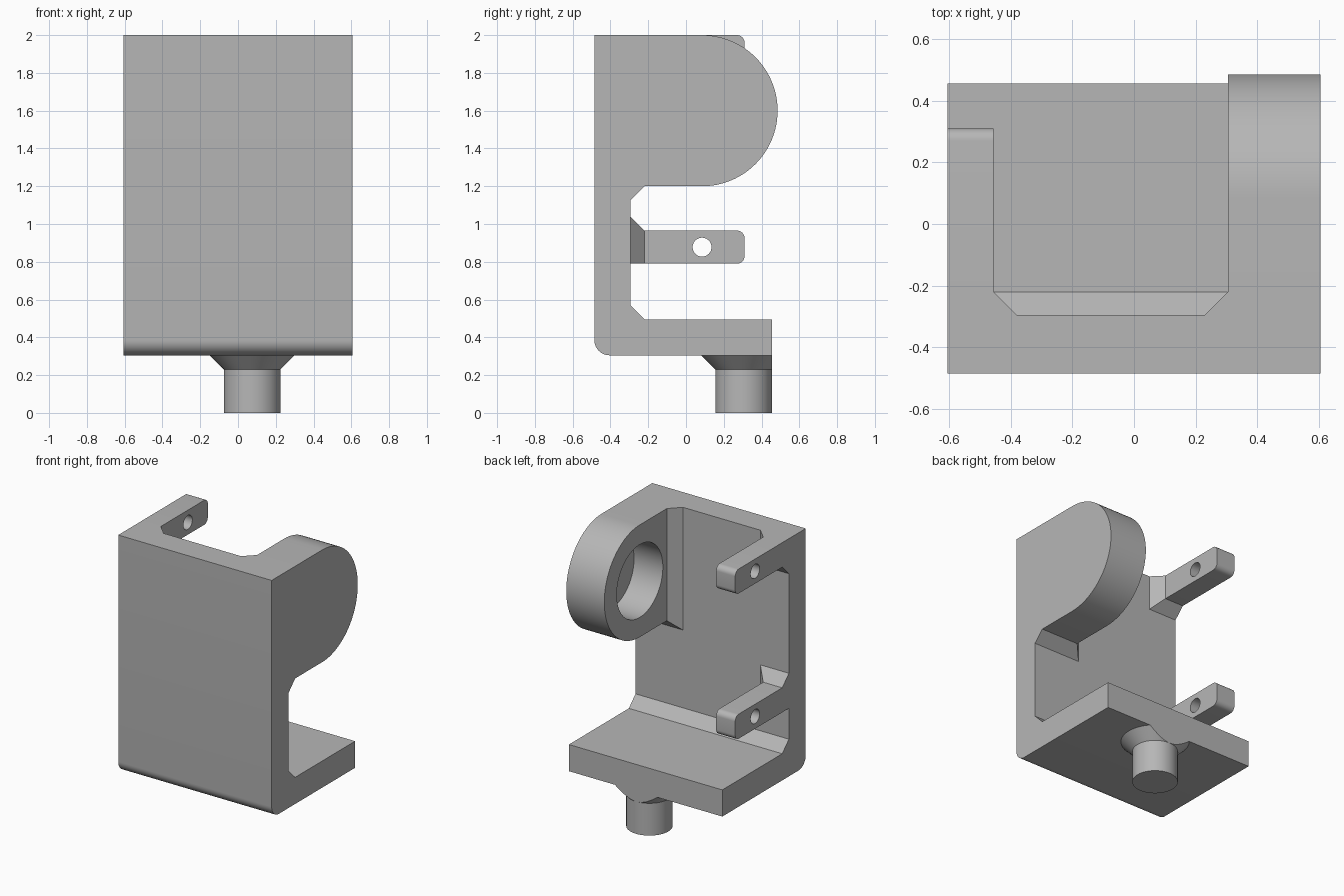
import bpy, bmesh
from math import pi, sin, cos, radians
from mathutils import Matrix, Vector

if "Cube" in bpy.data.objects:
    bpy.data.objects.remove(bpy.data.objects["Cube"], do_unlink=True)

GREY = (0.47, 0.47, 0.47, 1)
grey = bpy.data.materials.new("plain grey")
grey.use_nodes = True
grey.diffuse_color = GREY
grey.node_tree.nodes["Principled BSDF"].inputs["Base Color"].default_value = GREY

# Shared dimensions
SIDE = 0.605                       # half width of the bracket
FRONT, WALL, ROOT = -0.485, -0.295, -0.22
BOTTOM, FLOOR, TOP = 0.305, 0.495, 2.0
BEVEL = WALL - ROOT                # negative inset of the inner chamfers
EAR_IN, ARM_IN = 0.305, -0.455     # inner faces of the ear and the arms
PIVOT_Y = 0.085


def finish(name, bm):
    bmesh.ops.recalc_face_normals(bm, faces=bm.faces)
    mesh = bpy.data.meshes.new(name)
    bm.to_mesh(mesh)
    bm.free()
    mesh.materials.append(grey)
    obj = bpy.data.objects.new(name, mesh)
    bpy.context.collection.objects.link(obj)
    return obj


def activate(obj):
    bpy.ops.object.select_all(action='DESELECT')
    obj.select_set(True)
    bpy.context.view_layer.objects.active = obj


def smooth(obj):
    activate(obj)
    bpy.ops.object.shade_smooth_by_angle(angle=radians(30))


def arc(y, z, r, start, end, steps):
    angles = [radians(start + (end - start) * i / steps) for i in range(steps + 1)]
    return [(y + r * cos(a), z + r * sin(a)) for a in angles]


def extrude_x(name, profile, x0, x1):
    """Extrude a (y, z) outline from x0 to x1."""
    bm = bmesh.new()
    face = bm.faces.new([bm.verts.new((x0, y, z)) for y, z in profile])
    geom = bmesh.ops.extrude_face_region(bm, geom=[face])["geom"]
    moved = [v for v in geom if isinstance(v, bmesh.types.BMVert)]
    bmesh.ops.translate(bm, verts=moved, vec=(x1 - x0, 0, 0))
    return finish(name, bm)


def flared_root(name, wall_rect, root_rect):
    """Chamfered foot joining a rectangle on the wall to a smaller one."""
    bm = bmesh.new()
    for y, (x0, x1, z0, z1) in ((WALL, wall_rect), (ROOT, root_rect)):
        for x in (x0, x1):
            for z in (z0, z1):
                bm.verts.new((x, y, z))
    bmesh.ops.convex_hull(bm, input=bm.verts)
    bmesh.ops.dissolve_limit(bm, angle_limit=0.01, verts=bm.verts, edges=bm.edges)
    return finish(name, bm)


def bore(obj, z, radius, x0, x1):
    """Cut a round hole along x at the pivot line."""
    bm = bmesh.new()
    place = Matrix.Translation(((x0 + x1) / 2, PIVOT_Y, z)) @ Matrix.Rotation(pi / 2, 4, 'Y')
    bmesh.ops.create_cone(bm, cap_ends=True, segments=48, radius1=radius,
                          radius2=radius, depth=x1 - x0, matrix=place)
    cutter = finish("bore_cutter", bm)
    cutter.hide_render = True
    mod = obj.modifiers.new("bore", 'BOOLEAN')
    mod.operation, mod.solver, mod.object = 'DIFFERENCE', 'EXACT', cutter
    activate(obj)
    bpy.ops.object.modifier_apply(modifier=mod.name)
    bpy.data.objects.remove(cutter, do_unlink=True)


# Wall and floor plate in one L, rounded outside and chamfered inside
outline = [(FRONT, TOP)] + arc(FRONT + 0.08, BOTTOM + 0.08, 0.08, 180, 270, 10)
outline += [(0.455, BOTTOM), (0.455, FLOOR), (ROOT, FLOOR),
            (WALL, FLOOR - BEVEL), (WALL, TOP)]
smooth(extrude_x("wall_and_floor", outline, -SIDE, SIDE))

# Round ear with a blind bearing pocket on its inner face
ear_z, ear_r = 1.6, 0.4
outline = [(ROOT, ear_z - ear_r)] + arc(PIVOT_Y, ear_z, ear_r, -90, 90, 48)
outline += [(ROOT, TOP)]
ear = extrude_x("bearing_ear", outline, EAR_IN, SIDE)
bore(ear, ear_z, 0.26, EAR_IN - 0.1, EAR_IN + 0.227)
smooth(ear)
low = ear_z - ear_r
flared_root("ear_root", (EAR_IN + BEVEL, SIDE, low + BEVEL, TOP),
            (EAR_IN, SIDE, low, TOP))

# Two slim arms with pin holes; each root flares toward the gap between them
for name, z0, z1, flare_low, flare_high in (
        ("lower_arm", 0.79, 0.965, 0, -BEVEL),
        ("upper_arm", 1.825, TOP, BEVEL, 0)):
    r, tip = 0.04, 0.31
    outline = [(ROOT, z0)] + arc(tip - r, z0 + r, r, -90, 0, 8)
    outline += arc(tip - r, z1 - r, r, 0, 90, 8) + [(ROOT, z1)]
    arm = extrude_x(name, outline, -SIDE, ARM_IN)
    bore(arm, (z0 + z1) / 2, 0.05, -SIDE - 0.1, ARM_IN + 0.1)
    smooth(arm)
    flared_root(name + "_root",
                (-SIDE, ARM_IN - BEVEL, z0 + flare_low, z1 + flare_high),
                (-SIDE, ARM_IN, z0, z1))

# Peg under the floor, with a conical collar trimmed flush at the back edge
for name, z0, z1, r0, r1 in (("peg", 0, 0.23, 0.15, 0.15),
                             ("peg_collar", 0.23, BOTTOM, 0.15, 0.225)):
    bm = bmesh.new()
    bmesh.ops.create_cone(bm, cap_ends=True, segments=64, radius1=r0, radius2=r1,
                          depth=z1 - z0,
                          matrix=Matrix.Translation((0.075, 0.305, (z0 + z1) / 2)))
    if r1 > r0:
        cut = bmesh.ops.bisect_plane(bm, geom=bm.verts[:] + bm.edges[:] + bm.faces[:],
                                     plane_co=(0, 0.455, 0), plane_no=Vector((0, 1, 0)),
                                     clear_outer=True)
        edges = [e for e in cut["geom_cut"] if isinstance(e, bmesh.types.BMEdge)]
        bmesh.ops.holes_fill(bm, edges=edges)
    smooth(finish(name, bm))
